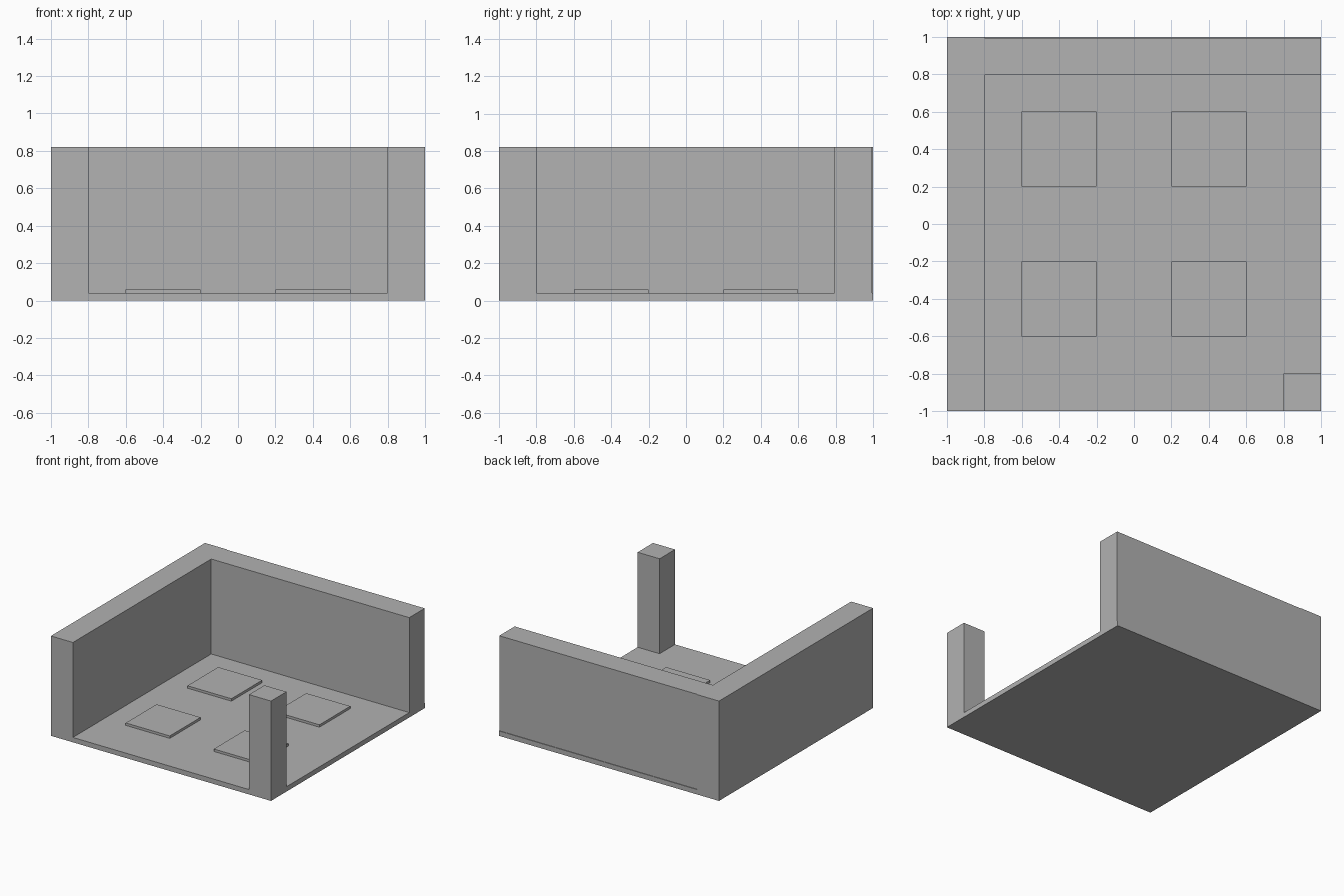
import bpy

default = bpy.data.objects.get("Cube")
if default:
    bpy.data.objects.remove(default, do_unlink=True)

# One plain grey for everything
grey = bpy.data.materials.new("plain_grey")
grey.use_nodes = True
colour = (0.445, 0.445, 0.445, 1)
grey.diffuse_color = colour
grey.node_tree.nodes["Principled BSDF"].inputs["Base Color"].default_value = colour


def box(name, low, high):
    """Add a box spanning two opposite corners."""
    centre = [(a + b) / 2 for a, b in zip(low, high)]
    bpy.ops.mesh.primitive_cube_add(size=1, location=centre)
    obj = bpy.context.object
    obj.name = name
    obj.scale = [b - a for a, b in zip(low, high)]
    bpy.ops.object.transform_apply(location=False, rotation=False, scale=True)
    obj.data.materials.append(grey)


FLOOR, TOP, TILE = 0.04, 0.82, 0.06

# Floor slab
box("floor", (-1, -1, 0), (1, 1, FLOOR))

# Side wall, slightly recessed back wall, and free corner post
box("right_wall", (-1, -1, FLOOR), (-0.8, 1, TOP))
box("back_wall", (-0.8, 0.795, FLOOR), (1, 0.995, TOP))
box("corner_post", (0.8, -1, FLOOR), (1, -0.8, TOP))

# Four raised floor tiles
for side, x in (("right", -0.4), ("left", 0.4)):
    for end, y in (("front", -0.4), ("back", 0.4)):
        box(f"{end}_{side}_tile", (x - 0.2, y - 0.2, FLOOR), (x + 0.2, y + 0.2, TILE))
